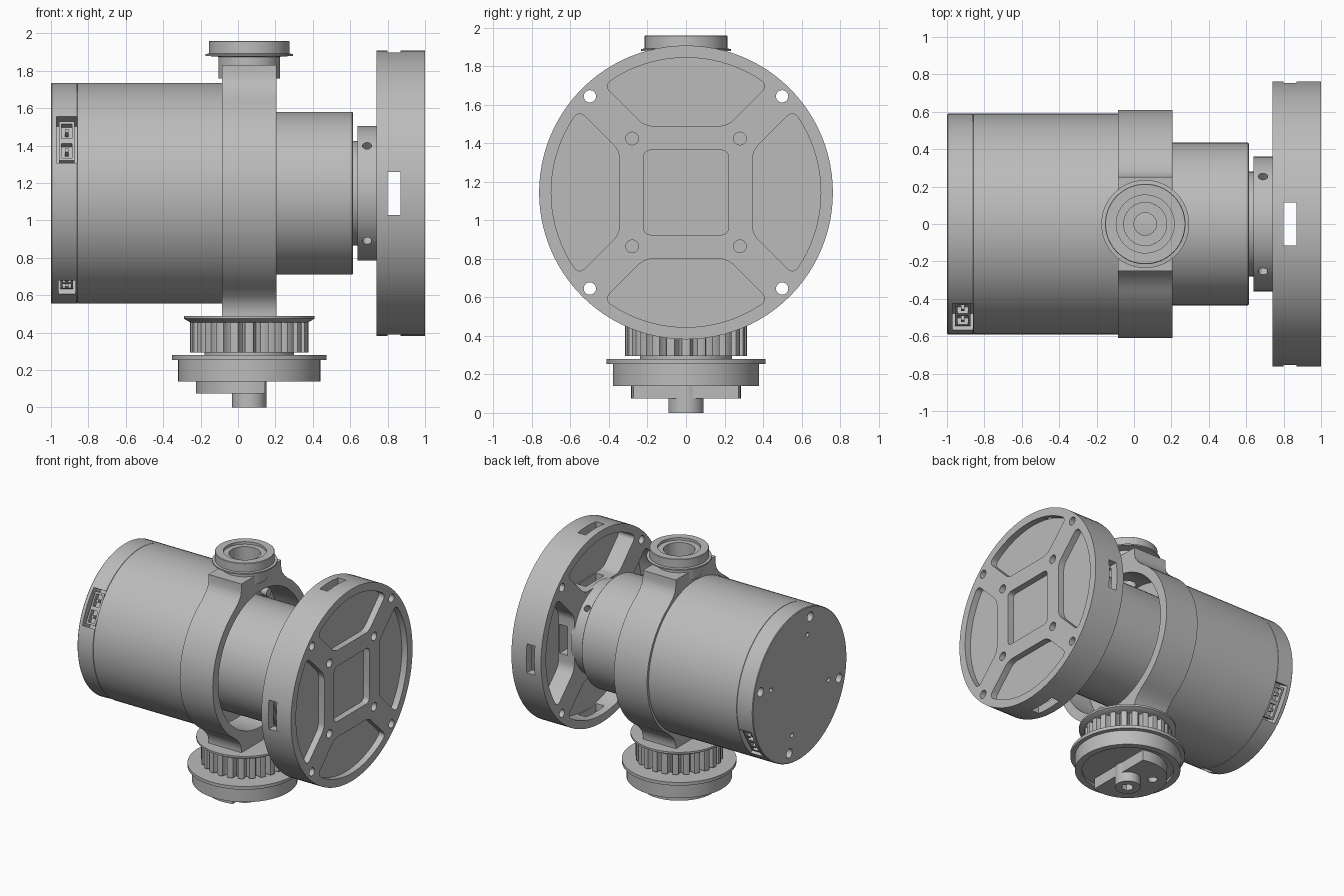
import bpy, bmesh
from math import sin, cos, pi, radians, acos, atan2, hypot
from mathutils import Matrix, Vector

cube = bpy.data.objects.get("Cube")
if cube:
    bpy.data.objects.remove(cube)

metal = bpy.data.materials.new("grey metal")
metal.use_nodes = True
metal.diffuse_color = (0.5, 0.5, 0.5, 1)
metal.node_tree.nodes["Principled BSDF"].inputs["Base Color"].default_value = (0.5, 0.5, 0.5, 1)

AXIS_Z, PIVOT_X = 1.145, 0.06
# Local (a, b, height) frames: along the motor axis and along the vertical pivot
ALONG_X = Matrix(((0, 0, 1, 0), (1, 0, 0, 0), (0, 1, 0, AXIS_Z), (0, 0, 0, 1)))
ALONG_Z = Matrix.Translation((PIVOT_X, 0, 0))


def finish(name, bm, frame):
    bmesh.ops.recalc_face_normals(bm, faces=bm.faces)
    bm.transform(frame)
    mesh = bpy.data.meshes.new(name)
    bm.to_mesh(mesh)
    bm.free()
    mesh.materials.append(metal)
    obj = bpy.data.objects.new(name, mesh)
    bpy.context.collection.objects.link(obj)
    return obj


def lathe(name, profile, frame, steps=72):
    """Spin a (radius, height) profile into a closed solid."""
    bm = bmesh.new()
    verts = [bm.verts.new((r, 0, h)) for r, h in profile]
    edges = [bm.edges.new(p) for p in zip(verts, verts[1:])]
    bmesh.ops.spin(bm, geom=verts + edges, axis=(0, 0, 1), cent=(0, 0, 0),
                   angle=2 * pi, steps=steps)
    bmesh.ops.remove_doubles(bm, verts=bm.verts, dist=1e-5)
    return finish(name, bm, frame)


def rod(name, r, h0, h1, frame, steps=24):
    return lathe(name, [(0, h0), (r, h0), (r, h1), (0, h1)], frame, steps)


def prism(name, points, h0, h1, frame, corner=0):
    """Extrude an outline, optionally rounding its sharp upright edges."""
    bm = bmesh.new()
    face = bm.faces.new([bm.verts.new((a, b, h0)) for a, b in points])
    new = bmesh.ops.extrude_face_region(bm, geom=[face])["geom"]
    bmesh.ops.translate(bm, vec=(0, 0, h1 - h0),
                        verts=[v for v in new if isinstance(v, bmesh.types.BMVert)])
    bmesh.ops.recalc_face_normals(bm, faces=bm.faces)
    if corner:
        sharp = [e for e in bm.edges if abs(e.verts[0].co.z - e.verts[1].co.z) > 1e-4
                 and e.calc_face_angle() > 0.4]
        bmesh.ops.bevel(bm, geom=sharp, offset=corner, segments=4, profile=0.5,
                        affect='EDGES')
    return finish(name, bm, frame)


def rect(a, b, ca=0, cb=0):
    return [(ca - a, cb - b), (ca + a, cb - b), (ca + a, cb + b), (ca - a, cb + b)]


def arc(r, start, end, n):
    return [(r * cos(start + (end - start) * i / n), r * sin(start + (end - start) * i / n))
            for i in range(n + 1)]


def cut(obj, cutters):
    bpy.context.view_layer.objects.active = obj
    for c in cutters:
        mod = obj.modifiers.new("cut", 'BOOLEAN')
        mod.object, mod.solver = c, 'EXACT'
        bpy.ops.object.modifier_apply(modifier=mod.name)
        bpy.data.objects.remove(c)


def turned(angle):
    """Motor-axis frame rotated about the axis."""
    return ALONG_X @ Matrix.Rotation(angle, 4, 'Z')


def offset(angle, r):
    return turned(angle) @ Matrix.Translation((r, 0, 0))


QUARTERS = [i * pi / 2 for i in range(4)]

# Motor body with a fine seam for the rear cap
body = lathe("motor_body", [(0, -1), (.585, -1), (.59, -.995), (.59, -.862), (.586, -.86),
                            (.59, -.858), (.59, -.07), (.55, -.07), (.55, -.02), (0, -.02)], ALONG_X, 96)
holes = []
for q in QUARTERS:
    a = q + radians(15)
    holes += [rod("hole", .036, -1.1, -.93, offset(a, .51)),
              rod("hole", .018, -1.1, -.95, offset(a, .375))]
ports = [(150, 14, .055), (239, 7, .045), (329, 14, .055)]  # angle, half sweep, half width
for deg, sweep, wide in ports:
    half = .59 * sin(radians(sweep))
    holes.append(prism("port", [(.47, -half), (.7, -half), (.7, half), (.47, half)],
                       -.915 - wide, -.915 + wide, turned(radians(deg))))
cut(body, holes)

# Connectors sitting in the ports
for i, (deg, sweep, wide) in enumerate(ports):
    half = .59 * sin(radians(sweep))
    frame = turned(radians(deg))
    plug = prism(f"connector_{i}", rect(.05, half * .85, .51), -.915 - wide * .75,
                 -.915 + wide * .75, frame)
    cut(plug, [prism("socket", rect(.05, half * .32, .57, s * half * .42), -.915 - wide * .5,
                     -.915 + wide * .5, frame) for s in (-1, 1)])
    for s in (-1, 1):
        prism(f"connector_pin_{i}", rect(.03, half * .08, .535, s * half * .42),
              -.925, -.905, frame)

# Clamp ring with a neck above and below
quarter = arc(.61, 0, acos(.33 / .61), 16) + [(.285, .555), (.26, .59), (.25, .63), (.25, .685)]
upper = quarter + [(-y, z) for y, z in reversed(quarter)]
lower = [(y, max(-z, -.655)) for y, z in reversed(upper)][1:-1]
ring = prism("clamp_ring", upper + lower, -.085, .205, ALONG_X)
cut(ring, [rod("bore", .54, -.2, .4, ALONG_X, 96),
           rod("bore", .115, 1.75, 2.1, ALONG_Z, 48),
           rod("bore", .06, 1.5, 2.1, ALONG_Z, 32)])
for q in QUARTERS:
    rod("ring_screw", .032, -.03, .03, offset(q + pi / 4, .488), 16)

# Gearbox, output shaft and hub
lathe("gearbox", [(0, -.03), (.435, -.03), (.435, .61), (.43, .615), (0, .615)], ALONG_X)
rod("output_shaft", .28, .6, .66, ALONG_X, 64)
hub = rod("hub", .36, .64, .76, ALONG_X, 72)
cut(hub, [rod("set_screw_hole", .025, .3, .5, ALONG_X @ Matrix.Rotation(q + pi / 4, 4, 'Z')
              @ Matrix.Translation((0, 0, .69)) @ Matrix.Rotation(pi / 2, 4, 'Y'), 16)
          for q in QUARTERS])

# Output wheel: pocketed on both sides, with four rim windows
wheel = rod("output_wheel", .763, .74, 1, ALONG_X, 96)
rim, rib, inner = .70, .13, .345
u = (-2 * rib + (4 * rib ** 2 - 8 * (rib ** 2 - rim ** 2)) ** .5) / 4
start = atan2(u + rib, u)
pocket = [(rib - inner, inner), (inner - rib, inner)] + arc(rim, start, pi - start, 20)
cutters = [prism("pocket", rect(.22, .22), .95, 1.1, ALONG_X, .035)]
for q in QUARTERS:
    cutters += [prism("pocket", pocket, .95, 1.1, turned(q), .04),
                prism("pocket", pocket, .6, .88, turned(q), .04),
                rod("bolt_hole", .032, .6, 1.1, offset(q + pi / 4, .706)),
                rod("bolt_hole", .033, .95, 1.1, offset(q + pi / 4, .396))]
cutters += [prism("window", rect(.115, .9), .80, .87, turned(a)) for a in (0, pi / 2)]
cut(wheel, cutters)

# Upper bearing collar
lathe("top_collar", [(.115, 1.76), (.165, 1.76), (.165, 1.875), (.235, 1.88), (.235, 1.89),
                     (.215, 1.892), (.215, 1.957), (.212, 1.96), (.155, 1.96), (.155, 1.94),
                     (.115, 1.94), (.115, 1.76)], ALONG_Z)

# Toothed pulley under the lower neck
lathe("pulley_top_flange", [(0, .455), (.315, .455), (.35, .475), (.35, .49), (0, .49)], ALONG_Z)
teeth = 24
outline = []
for i in range(teeth):
    for part, r in ((-.27, .312), (0, .316), (.27, .312), (.34, .285), (.5, .27), (.66, .285)):
        a = 2 * pi * (i + part) / teeth
        outline.append((r * cos(a), r * sin(a)))
prism("pulley_teeth", outline, .295, .465, ALONG_Z)
lathe("pulley_base", [(0, .30), (.325 - .085, .30), (.24, .28), (.413, .28), (.413, .255), (.38, .255),
                      (.38, .14), (.33, .14), (.33, .16), (0, .16)], ALONG_Z)

# D-shaped end plate and socketed pivot pin
flat = .085
swing = acos(flat / .285)
plate = prism("end_plate", arc(.285, swing, 2 * pi - swing, 40), .075, .17, ALONG_Z)
cut(plate, [rod("hole", .035, 0, .12, ALONG_Z @ Matrix.Translation((-.15, .1, 0)))])
pin = rod("pivot_pin", .092, 0, .17, ALONG_Z, 40)
cut(pin, [rod("hex_socket", .045, -.1, .05, ALONG_Z, 6)])

# Smooth round surfaces, keep hard edges
for obj in bpy.context.scene.objects:
    obj.select_set(obj.type == 'MESH')
bpy.context.view_layer.objects.active = body
bpy.ops.object.shade_smooth_by_angle(angle=radians(30))
